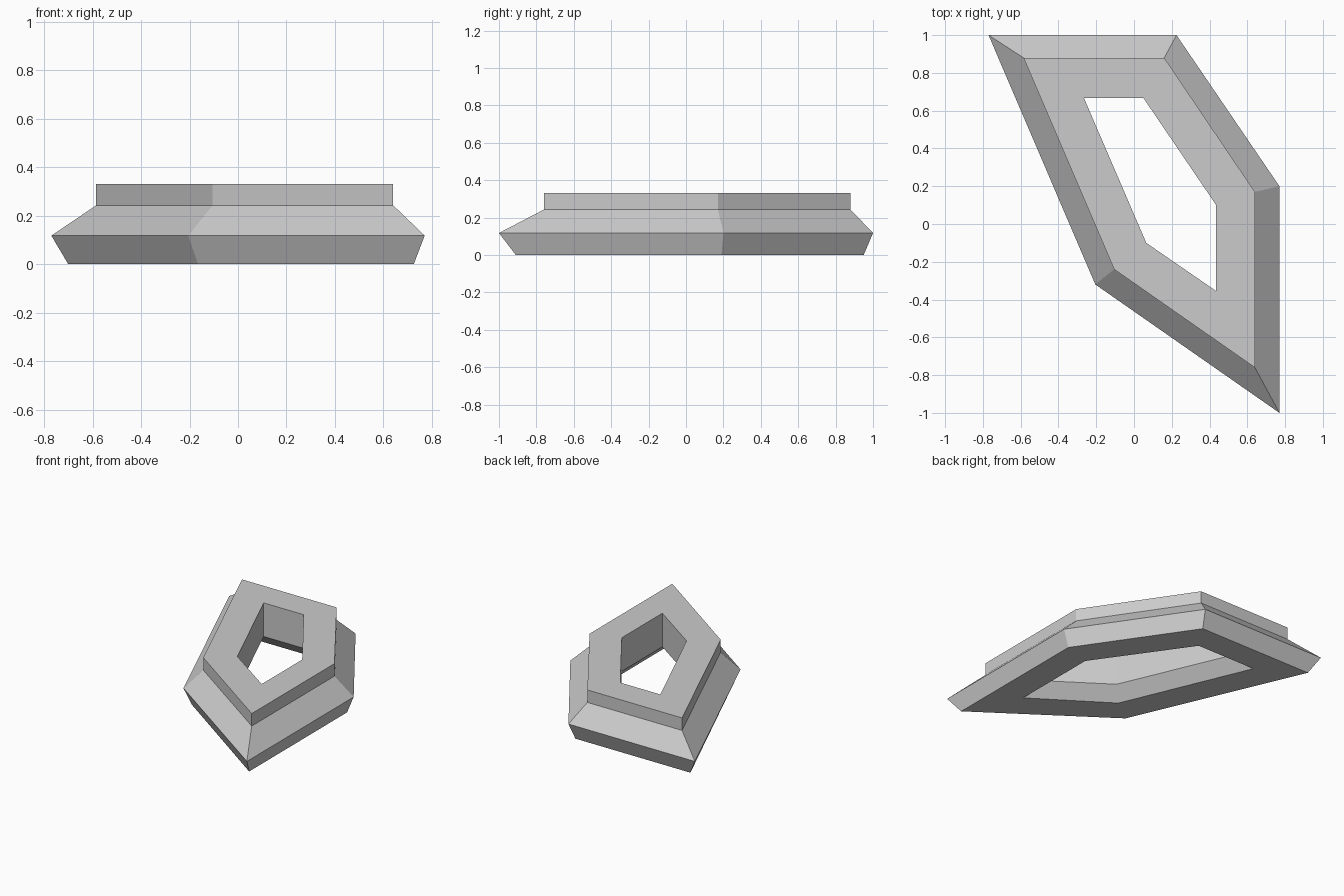
import bpy
import bmesh

cube = bpy.data.objects.get("Cube")
if cube:
    bpy.data.objects.remove(cube, do_unlink=True)

# Material
stone = bpy.data.materials.new("light_grey")
stone.use_nodes = True
grey = (0.6, 0.6, 0.6, 1)
stone.diffuse_color = grey
stone.node_tree.nodes["Principled BSDF"].inputs["Base Color"].default_value = grey

# Five-sided outlines, counter-clockwise from the back right-hand corner
base = [(-0.70, 0.95), (-0.165, -0.285), (0.725, -0.91), (0.725, 0.19), (0.205, 0.95)]
rim = [(-0.77, 1.0), (-0.205, -0.32), (0.77, -1.0), (0.77, 0.20), (0.225, 1.0)]
collar = [(-0.585, 0.88), (-0.105, -0.24), (0.64, -0.76), (0.64, 0.17), (0.16, 0.88)]
hole = [(-0.265, 0.667), (0.065, -0.10), (0.435, -0.355), (0.435, 0.10), (0.05, 0.667)]
flare = [(-0.39, 0.76), (0.0, -0.16), (0.525, -0.51), (0.525, 0.125), (0.08, 0.76)]

# Cross-section: up the outside, over the top, down the hole, closed underneath
section = [(base, 0), (rim, 0.118), (collar, 0.243), (collar, 0.332),
           (hole, 0.332), (hole, 0.093), (flare, 0)]


def build_ring(name, section):
    bm = bmesh.new()
    loops = [[bm.verts.new((x, y, z)) for x, y in outline] for outline, z in section]
    for i, lower in enumerate(loops):
        upper = loops[(i + 1) % len(loops)]
        for j in range(len(lower)):
            k = (j + 1) % len(lower)
            bm.faces.new((lower[j], lower[k], upper[k], upper[j]))
    bmesh.ops.recalc_face_normals(bm, faces=bm.faces)
    mesh = bpy.data.meshes.new(name)
    bm.to_mesh(mesh)
    bm.free()
    mesh.materials.append(stone)
    ring = bpy.data.objects.new(name, mesh)
    bpy.context.collection.objects.link(ring)
    return ring


build_ring("five_sided_frame", section)
